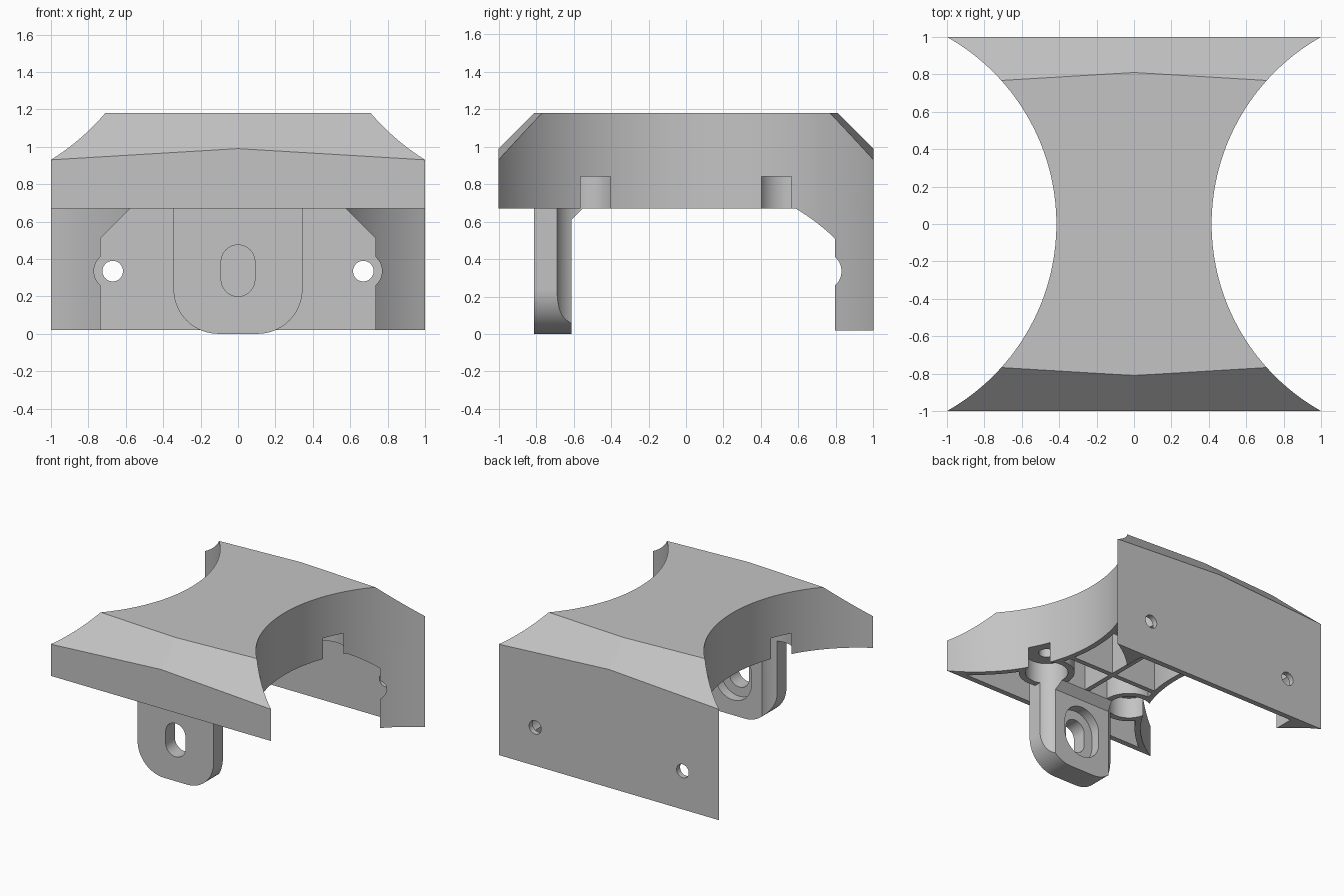
import bpy, bmesh
from math import sin, cos, pi, asin, radians
from mathutils import Vector

if "Cube" in bpy.data.objects:
    bpy.data.objects.remove(bpy.data.objects["Cube"], do_unlink=True)

# One plain grey material
grey = bpy.data.materials.new("light_grey")
grey.use_nodes = True
COLOR = (0.55, 0.55, 0.55, 1)
grey.diffuse_color = COLOR
grey.node_tree.nodes["Principled BSDF"].inputs["Base Color"].default_value = COLOR

BOTTOM = 0.67            # underside of the bridge
WALL = 0.045             # shell thickness
SIDE_X, SIDE_R = 1.562, 1.147   # side scoops
BOSSES = [(sx * 0.405, sy * 0.54) for sx in (-1, 1) for sy in (-1, 1)]


def extrude(name, pts, lo, hi, axis="Z", planes=()):
    """Extrude a 2D outline along an axis, then keep n.p <= d for each plane."""
    place = {"Z": lambda a, b, t: (a, b, t),
             "Y": lambda a, b, t: (a, t, b),
             "X": lambda a, b, t: (t, a, b)}[axis]
    bm = bmesh.new()
    low = [bm.verts.new(place(a, b, lo)) for a, b in pts]
    high = [bm.verts.new(place(a, b, hi)) for a, b in pts]
    bm.faces.new(low)
    bm.faces.new(high)
    for i in range(len(pts)):
        j = (i + 1) % len(pts)
        bm.faces.new((low[i], low[j], high[j], high[i]))
    for n, d in planes:
        n = Vector(n)
        bmesh.ops.bisect_plane(bm, geom=bm.verts[:] + bm.edges[:] + bm.faces[:],
                               plane_co=n * d / n.length_squared, plane_no=n,
                               clear_outer=True)
        bmesh.ops.holes_fill(bm, edges=bm.edges[:], sides=0)
    bmesh.ops.recalc_face_normals(bm, faces=bm.faces[:])
    mesh = bpy.data.meshes.new(name)
    bm.to_mesh(mesh)
    bm.free()
    mesh.materials.append(grey)
    ob = bpy.data.objects.new(name, mesh)
    bpy.context.collection.objects.link(ob)
    return ob


def boolean(ob, tool, op="DIFFERENCE"):
    """Apply a boolean and throw the tool away."""
    mod = ob.modifiers.new("cut", "BOOLEAN")
    mod.object, mod.operation, mod.solver = tool, op, "EXACT"
    bpy.context.view_layer.objects.active = ob
    bpy.ops.object.modifier_apply(modifier=mod.name)
    bpy.data.objects.remove(tool, do_unlink=True)


def arc(cx, cy, r, a0, a1, n):
    return [(cx + r * cos(a0 + (a1 - a0) * i / n),
             cy + r * sin(a0 + (a1 - a0) * i / n)) for i in range(n + 1)]


def circle(cx, cy, r):
    return arc(cx, cy, r, 0, 2 * pi, 96)[:-1]


def slot(r, z0, z1):
    return arc(0, z0, r, pi, 2 * pi, 48) + arc(0, z1, r, 0, pi, 48)


def rect(x0, x1, y0, y1):
    return [(x0, y0), (x1, y0), (x1, y1), (x0, y1)]


def waisted(inset=0.0):
    """Square footprint scooped by a large circle on each side."""
    r, h = SIDE_R + inset, 1 - inset
    a = asin(h / r)
    return (arc(SIDE_X, 0, r, pi + a, pi - a, 64)
            + arc(-SIDE_X, 0, r, a, -a, 64))


def bridge(name, inset, z0, z1, chamfer):
    planes = [((sx * 0.06, sy, 1), chamfer) for sx in (-1, 1) for sy in (-1, 1)]
    return extrude(name, waisted(inset), z0, z1, planes=planes)


def drill_bosses(ob):
    for x, y in BOSSES:
        boolean(ob, extrude("drill", circle(x, y, 0.16), -0.1, 0.84))


# Bridge shell, hollow underneath, with chamfered front and back
shell = bridge("bridge_shell", 0, BOTTOM, 1.18, 1.99)
boolean(shell, bridge("recess", WALL, 0.5, 1.13, 1.93))
drill_bosses(shell)
parts = [shell]

# Back skirt with corner posts and bolt holes
skirt = extrude("back_skirt", waisted(), 0.02, BOTTOM, planes=[((0, -1, 0), -0.3)])
opening = [(-0.735, -0.1), (0.735, -0.1), (0.735, 0.51), (0.525, 0.72),
           (-0.525, 0.72), (-0.735, 0.51)]
boolean(skirt, extrude("opening", opening, -2, 1 - WALL, "Y"))
for s in (-1, 1):
    boolean(skirt, extrude("counterbore", circle(s * 0.67, 0.335, 0.1), 0.5, 0.953, "Y"))
    boolean(skirt, extrude("bolt_hole", circle(s * 0.67, 0.335, 0.055), 0.5, 1.5, "Y"))
parts.append(skirt)

# Screw bosses under the shell
for i, (x, y) in enumerate(BOSSES):
    boss = extrude("screw_boss_%d" % (i + 1), circle(x, y, 0.21), BOTTOM, 1.2)
    boolean(boss, bridge("limit", 0.02, 0.5, 1.15, 1.96), "INTERSECT")
    boolean(boss, extrude("bore", circle(x, y, 0.16), 0.5, 0.84))
    boolean(boss, extrude("pilot", circle(x, y, 0.06), 0.5, 1.05))
    parts.append(boss)

# Stiffening ribs
ribs = {"long_rib": rect(-0.02, 0.02, -0.6, 0.98),
        "front_rib": rect(-0.6, 0.6, -0.27, -0.23),
        "back_rib": rect(-0.6, 0.6, 0.23, 0.27)}
for name, outline in ribs.items():
    rib = extrude(name, outline, BOTTOM, 1.2)
    boolean(rib, bridge("limit", 0.02, 0.5, 1.15, 1.96), "INTERSECT")
    parts.append(rib)

# Front lug with rounded corners and a recessed slot
outline = (arc(-0.105, 0.24, 0.24, pi, 1.5 * pi, 24)
           + arc(0.105, 0.24, 0.24, 1.5 * pi, 2 * pi, 24)
           + [(0.345, 1.14), (-0.345, 1.14)])
lug = extrude("front_lug", outline, -0.81, -0.61, "Y")
boolean(lug, extrude("slot", slot(0.09, 0.29, 0.385), -1, 0, "Y"))
boolean(lug, extrude("slot_recess", slot(0.165, 0.29, 0.385), -0.69, 0, "Y"))
drill_bosses(lug)
parts.append(lug)

# Sloped root behind the lug
root = extrude("lug_root", [(-0.65, 0.61), (-0.61, 0.61), (-0.55, BOTTOM),
                            (-0.55, 1.13), (-0.65, 1.13)], -0.34, 0.34, "X")
drill_bosses(root)
parts.append(root)

# Smooth the curves, keep every crease
bpy.ops.object.select_all(action="DESELECT")
for ob in parts:
    ob.select_set(True)
bpy.context.view_layer.objects.active = shell
bpy.ops.object.shade_smooth_by_angle(angle=radians(4.3))
